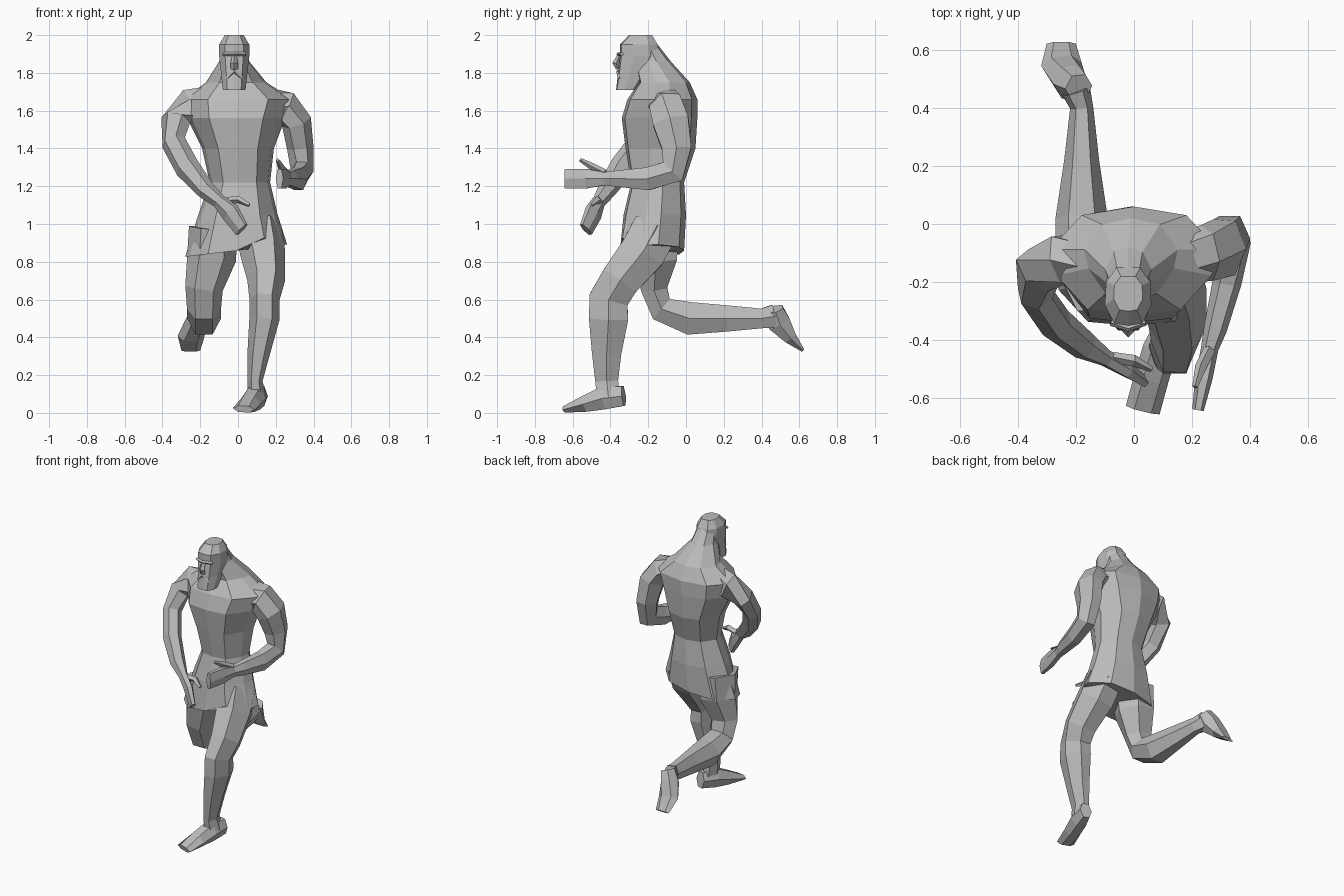
import bpy, bmesh, math
from mathutils import Vector

cube = bpy.data.objects.get("Cube")
if cube:
    bpy.data.objects.remove(cube, do_unlink=True)

UNIT = 0.01  # all part sizes below are in hundredths

clay = bpy.data.materials.new("clay_grey")
clay.use_nodes = True
grey = (0.5, 0.5, 0.5, 1.0)
clay.diffuse_color = grey
clay.node_tree.nodes["Principled BSDF"].inputs["Base Color"].default_value = grey


def skin(name, rings):
    """Join closed rings of points into one flat-shaded, capped part."""
    bm = bmesh.new()
    loops = [[bm.verts.new(Vector(p) * UNIT) for p in ring] for ring in rings]
    for low, high in zip(loops, loops[1:]):
        count = len(low)
        for i in range(count):
            j = (i + 1) % count
            bm.faces.new((low[i], low[j], high[j], high[i]))
    bm.faces.new(loops[0][::-1])
    bm.faces.new(loops[-1])
    bmesh.ops.recalc_face_normals(bm, faces=bm.faces)
    mesh = bpy.data.meshes.new(name)
    bm.to_mesh(mesh)
    bm.free()
    mesh.materials.append(clay)
    obj = bpy.data.objects.new(name, mesh)
    bpy.context.collection.objects.link(obj)
    return obj


def limb(name, stations, across=(1, 0, 0), sides=6):
    """Sweep a polygon along stations of (x, y, z, width radius, depth radius)."""
    centres = [Vector(s[:3]) for s in stations]
    rings = []
    for i, (centre, station) in enumerate(zip(centres, stations)):
        before = centres[max(i - 1, 0)]
        after = centres[min(i + 1, len(centres) - 1)]
        along = (after - before).normalized()
        side = Vector(across)
        side = (side - along * side.dot(along)).normalized()
        depth = along.cross(side)
        wide, deep = station[3:]
        angles = [math.tau * k / sides for k in range(sides)]
        rings.append([centre + side * wide * math.cos(a) + depth * deep * math.sin(a)
                      for a in angles])
    return skin(name, rings)


def stack(name, half_outline, levels, lift=None):
    """Stack a mirrored outline at levels of (z, centre x, half width, front y, back y)."""
    mirrored = [(-u, v) for u, v in half_outline[-2:0:-1]]
    rings = []
    for level, (z, mid, half, front, back) in enumerate(levels):
        ring = []
        for u, v in half_outline + mirrored:
            x = mid + u * half
            extra = lift(x, v) if lift and level == 0 else 0
            ring.append((x, front + v * (back - front), z + extra))
        rings.append(ring)
    return skin(name, rings)


# Torso and tunic, with a hem that rises over the forward thigh
def hem_lift(x, v):
    return x * 0.12 + (5 if x > 5 and v < 0.2 else 0)


body_outline = [(0, 0), (0.55, 0.04), (0.92, 0.36), (1, 0.6), (0.62, 0.92), (0, 1)]
stack("torso_and_tunic", body_outline, [
    (86, -1, 27, -35, -1),
    (105, 0, 21, -33, 0),
    (122, 1, 16, -29, -1),
    (140, 0, 19, -32, 5),
    (156, -1, 26, -34, 6),
    (166, 0, 29, -31, 6),
    (175, -1, 16, -25, 2),
    (186, -2, 8, -27, -8),
    (195, -2, 6, -28, -15),
], hem_lift)

# Head with a squared beard
head_outline = [(0, 0), (0.6, 0.04), (1, 0.35), (0.95, 0.75), (0.5, 1), (0, 1)]
stack("head", head_outline, [
    (171, -2, 6, -37, -25),
    (180, -2, 7, -36, -18),
    (189, -2, 8, -35, -14),
    (195, -2, 8, -35, -15),
    (200, -2, 5, -30, -18),
])
limb("nose", [(-2, -35, 190, 1, 1), (-2, -37, 185, 2, 2), (-2, -36, 182, 2, 1)], sides=4)
limb("brow", [(-8, -34, 190, 1, 1), (-2, -36, 190, 1, 1), (4, -34, 190, 1, 1)],
     across=(0, 0, 1), sides=4)
for sign in (-1, 1):
    limb("moustache_half", [(-2, -36, 181, 1, 1), (-2 + sign * 4, -35, 177, 1, 1)], sides=4)

# Right arm, reaching across the body
sweep = (0.7, 0.7, 0)
limb("right_arm", [
    (-13, -13, 164, 8, 10),
    (-25, -12, 162, 9, 10),
    (-33, -16, 155, 7, 9),
    (-34, -24, 143, 6, 7),
    (-27, -34, 130, 6, 7),
    (-17, -42, 118, 5, 5),
    (-10, -46, 112, 3, 4),
    (-4, -49, 106, 3, 6),
    (2, -53, 97, 2, 5),
], sweep)
limb("right_thumb", [(-7, -46, 112, 2, 2), (0, -47, 113, 2, 2), (6, -50, 110, 1, 1)], sweep, 4)

# Left arm, elbow back and hand forward
limb("left_arm", [
    (12, -12, 164, 8, 10),
    (25, -10, 162, 9, 10),
    (31, -8, 154, 8, 11),
    (33, -5, 140, 7, 9),
    (34, -7, 128, 6, 8),
    (32, -20, 124, 5, 7),
    (28, -36, 124, 4, 5),
    (26, -43, 124, 3, 4),
    (24, -53, 124, 3, 6),
    (22, -64, 124, 2, 6),
])
limb("left_thumb", [(26, -43, 127, 2, 2), (23, -49, 130, 2, 2), (21, -56, 134, 1, 1)], sides=4)

# Left leg, planted in front
limb("left_leg", [
    (11, -16, 98, 12, 14),
    (13, -23, 85, 12, 14),
    (15, -35, 70, 10, 12),
    (14, -41, 60, 8, 12),
    (14, -41, 50, 8, 12),
    (11, -42, 32, 6, 9),
    (9, -42, 17, 4, 7),
    (10, -41, 8, 5, 7),
])
limb("left_foot", [
    (12, -33, 9, 4, 6),
    (9, -43, 8, 6, 7),
    (6, -53, 5, 6, 5),
    (3, -64, 2, 6, 2),
])

# Right leg, kicked up behind
limb("right_leg", [
    (-13, -17, 98, 13, 15),
    (-14, -16, 82, 13, 13),
    (-18, -17, 66, 10, 8),
    (-18, -13, 55, 9, 8),
    (-18, 2, 50, 9, 10),
    (-18, 22, 50, 6, 8),
    (-18, 40, 50, 4, 6),
    (-20, 46, 51, 5, 7),
])
limb("right_foot", [
    (-19, 47, 55, 5, 5),
    (-22, 49, 48, 6, 7),
    (-25, 55, 40, 7, 4),
    (-25, 62, 33, 5, 1),
])
